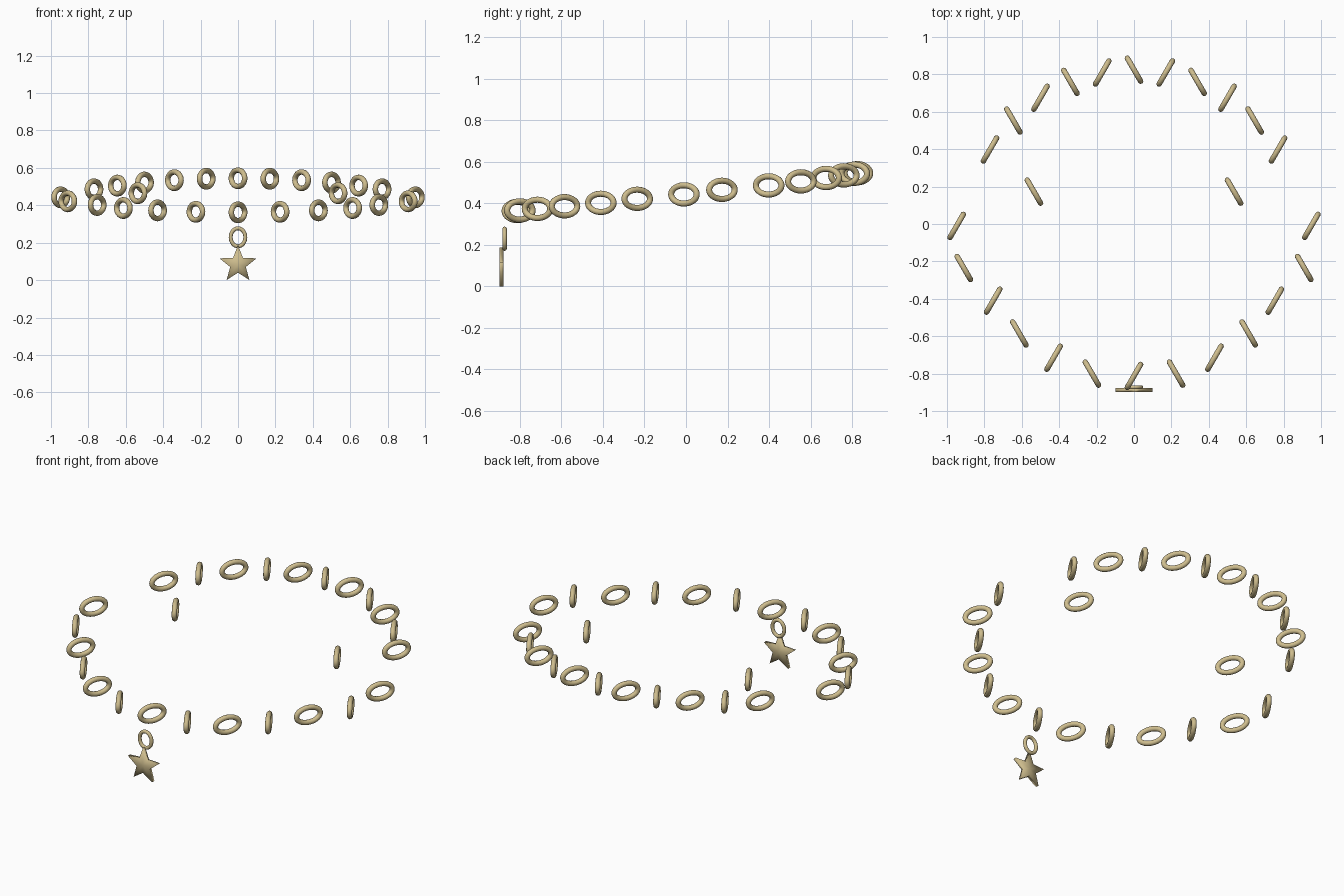
import bpy, bmesh
from math import sin, cos, pi, radians
from mathutils import Matrix, Vector

if "Cube" in bpy.data.objects:
    bpy.data.objects.remove(bpy.data.objects["Cube"])

gold = bpy.data.materials.new("gold")
gold.diffuse_color = (0.62, 0.51, 0.27, 1)
gold.use_nodes = True
gold.node_tree.nodes["Principled BSDF"].inputs["Base Color"].default_value = gold.diffuse_color


def finish(name, bm, angle=None):
    bmesh.ops.recalc_face_normals(bm, faces=bm.faces)
    me = bpy.data.meshes.new(name)
    bm.to_mesh(me)
    bm.free()
    me.materials.append(gold)
    for p in me.polygons:
        p.use_smooth = True
    ob = bpy.data.objects.new(name, me)
    bpy.context.collection.objects.link(ob)
    return ob


def oval_ring(name, loc, a, b, r, yaw=0, seg=40, sides=12):
    """Round wire swept around an upright ellipse, a = half length, b = half height."""
    bm = bmesh.new()
    rings = []
    for i in range(seg):
        t = 2 * pi * i / seg
        c = Vector((a * cos(t), 0, b * sin(t)))
        n = Vector((b * cos(t), 0, a * sin(t))).normalized()
        rings.append([bm.verts.new(c + n * r * cos(u) + Vector((0, r * sin(u), 0)))
                      for u in (2 * pi * j / sides for j in range(sides))])
    for i in range(seg):
        p, q = rings[i], rings[(i + 1) % seg]
        for j in range(sides):
            k = (j + 1) % sides
            bm.faces.new((p[j], q[j], q[k], p[k]))
    ob = finish(name, bm)
    ob.matrix_world = Matrix.Translation(loc) @ Matrix.Rotation(yaw, 4, 'Z')
    return ob


# Chain links: back to front down one side, mirrored in position to the other
path = [(0, .825), (.17, .81), (.34, .76), (.50, .675), (.645, .553), (.77, .398),
        (.535, .173), (.948, -.01), (.91, -.235), (.753, -.41), (.613, -.585),
        (.43, -.715), (.225, -.80), (0, -.812)]
for i, (x, y) in enumerate(path):
    z = .4535 + .091 * cos(pi * i / 13)
    yaw = radians(60 if i % 2 else 120)
    for s in ((1, -1) if x else (1,)):
        side = "right" if s > 0 else "left"
        oval_ring(f"chain_link_{side}_{i}", (s * x, y, z), .071, .044, .0145, yaw)

# Jump ring holding the charm
oval_ring("jump_ring", (0, -.873, .229), .039, .048, .0105)

# Star charm: flat five-pointed plate
bm = bmesh.new()
outline = []
for i in range(10):
    rad = .104 if i % 2 == 0 else .044
    t = pi / 2 + i * pi / 5
    outline.append((rad * cos(t), .084 + rad * sin(t)))
front = [bm.verts.new((x, -.899, z)) for x, z in outline]
back = [bm.verts.new((x, -.878, z)) for x, z in outline]
cf = bm.verts.new((0, -.899, .084))
cb = bm.verts.new((0, -.878, .084))
for i in range(10):
    j = (i + 1) % 10
    bm.faces.new((front[i], front[j], cf))
    bm.faces.new((back[j], back[i], cb))
    bm.faces.new((front[j], front[i], back[i], back[j]))
finish("star_charm", bm)
